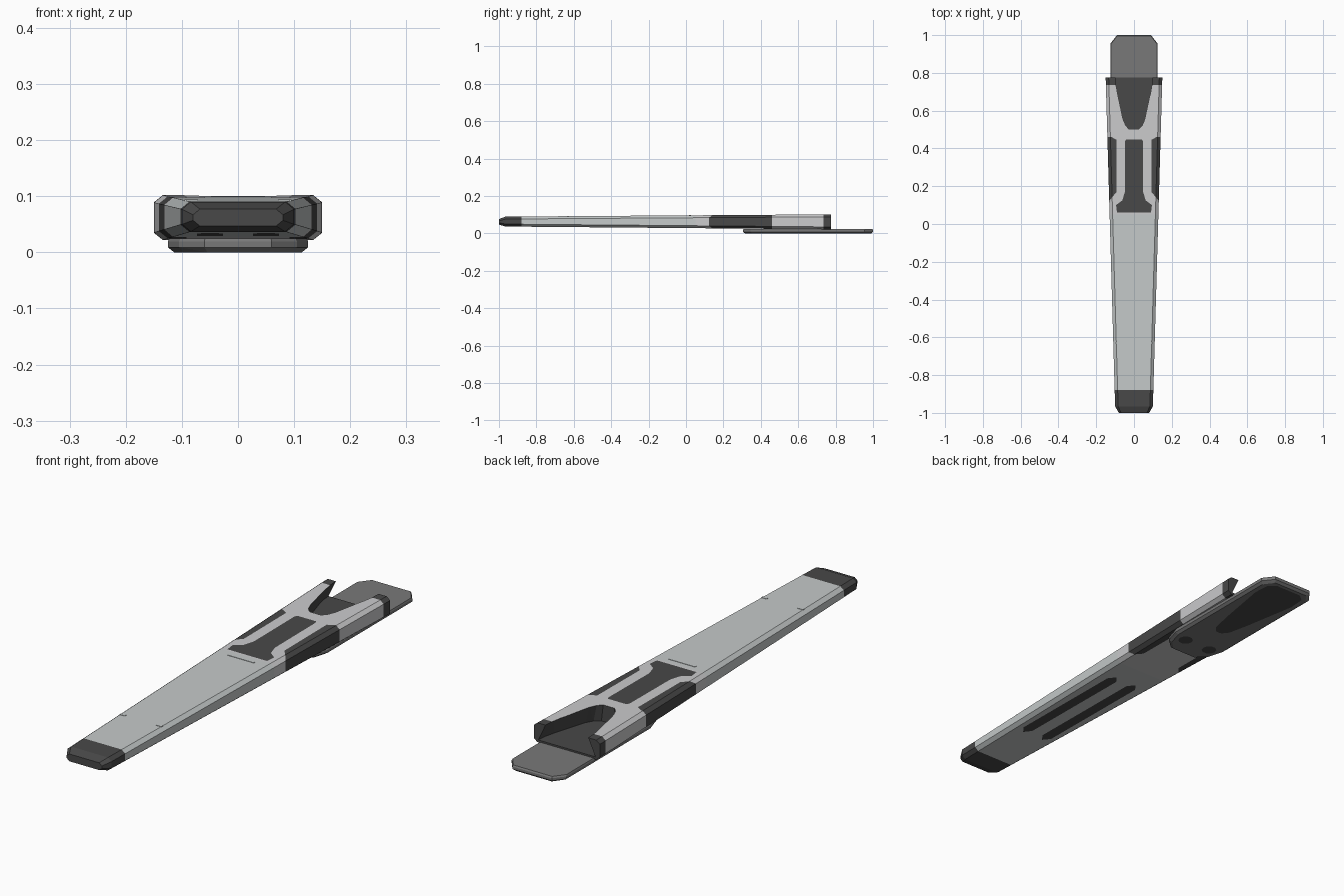
import bpy, bmesh, math
from mathutils import Vector

if "Cube" in bpy.data.objects:
    bpy.data.objects.remove(bpy.data.objects["Cube"])


def material(name, rgb):
    m = bpy.data.materials.new(name)
    m.diffuse_color = (*rgb, 1)
    m.use_nodes = True
    m.node_tree.nodes["Principled BSDF"].inputs["Base Color"].default_value = m.diffuse_color
    return m


REAR, FRONT, DARK, STEEL, SHADE = range(5)
MATS = [material("light_grey", (0.60, 0.60, 0.61)),
        material("cool_grey", (0.56, 0.59, 0.59)),
        material("dark_rubber", (0.065, 0.065, 0.065)),
        material("clip_grey", (0.19, 0.19, 0.19)),
        material("clip_recess", (0.065, 0.065, 0.067))]


def loft(name, rings, index):
    """Skin equal-length rings and cap both ends."""
    bm = bmesh.new()
    vs = [[bm.verts.new(p) for p in r] for r in rings]
    n = len(vs[0])
    for a, b in zip(vs, vs[1:]):
        for i in range(n):
            bm.faces.new((a[i], a[(i + 1) % n], b[(i + 1) % n], b[i]))
    bm.faces.new(vs[0])
    bm.faces.new(vs[-1])
    bmesh.ops.recalc_face_normals(bm, faces=bm.faces)
    for f in bm.faces:
        f.material_index = index
    me = bpy.data.meshes.new(name)
    bm.to_mesh(me)
    bm.free()
    for m in MATS:
        me.materials.append(m)
    ob = bpy.data.objects.new(name, me)
    bpy.context.collection.objects.link(ob)
    return ob


def mirrored(half):
    return half + [(-x, y) for x, y in reversed(half)]


def inside(x, y, poly):
    hit = False
    for (x1, y1), (x2, y2) in zip(poly, poly[1:] + poly[:1]):
        if (y1 > y) != (y2 > y) and x < x1 + (y - y1) * (x2 - x1) / (y2 - y1):
            hit = not hit
    return hit


def paint(ob, polys, y_lines, rule):
    """Cut the mesh along mirrored plan outlines, then colour by rule."""
    bm = bmesh.new()
    bm.from_mesh(ob.data)
    bmesh.ops.triangulate(bm, faces=bm.faces)
    cuts = [((0, y), (1, y)) for y in y_lines]
    for p in polys:
        for a, b in zip(p, p[1:] + p[:1]):
            for s in (1, -1):
                cuts.append(((a[0] * s, a[1]), (b[0] * s, b[1])))
    spans = [None] * len(y_lines)
    for p in polys:
        ys = [q[1] for q in p]
        spans += [(min(ys) - 0.001, max(ys) + 0.001)] * (2 * len(p))
    for (a, b), span in zip(cuts, spans):
        no = Vector((b[1] - a[1], a[0] - b[0], 0)).normalized()
        faces = [f for f in bm.faces if span is None or
                 (max(v.co.y for v in f.verts) > span[0] and min(v.co.y for v in f.verts) < span[1])]
        geom = faces + list({e for f in faces for e in f.edges}) + list({v for f in faces for v in f.verts})
        bmesh.ops.bisect_plane(bm, geom=geom, dist=1e-6, plane_co=(a[0], a[1], 0), plane_no=no)
    bm.normal_update()
    for f in bm.faces:
        c = f.calc_center_median()
        f.material_index = rule(f, abs(c.x), c.y, f.normal.z)
    bmesh.ops.dissolve_limit(bm, angle_limit=0.005, verts=bm.verts, edges=bm.edges, delimit={'MATERIAL'})
    bm.to_mesh(ob.data)
    bm.free()


# Tapered body with chamfered section
def section(y, w, lo, hi, bx=0.016, bz=0.013):
    half = [(w - bx, lo), (w, lo + bz), (w, hi - bz), (w - bx, hi)]
    return [(x, y, z) for x, z in mirrored(half)]


body = loft("handle_body", [section(-1.0, 0.08, 0.047, 0.077, 0.012, 0.01),
                            section(-0.965, 0.10, 0.037, 0.090),
                            section(0.775, 0.15, 0.022, 0.102)], REAR)

# Tapered rear notch, undercut so the prongs are wider on top
notch = [(0.025, 0.502), (0.042, 0.52), (0.055, 0.55), (0.086, 0.69), (0.094, 0.735), (0.098, 0.80)]
cutter = loft("notch_cutter", [[(x * k, y, z) for x, y in mirrored(notch)]
                               for k, z in ((1.35, 0.032), (0.97, 0.11))], DARK)
cutter.hide_render = True
mod = body.modifiers.new("notch", 'BOOLEAN')
mod.operation = 'DIFFERENCE'
mod.solver = 'EXACT'
mod.object = cutter
bpy.context.view_layer.objects.active = body
bpy.ops.object.modifier_apply(modifier=mod.name)
bpy.data.objects.remove(cutter)

# Grip pads: sides, top centre and underside
side_pad = [(0.118, 0.46), (0.092, 0.445), (0.092, 0.17), (0.138, 0.115), (0.2, 0.115), (0.2, 0.46)]
centre_pad = [(-0.01, 0.447), (0.042, 0.447), (0.048, 0.435), (0.048, 0.17), (0.062, 0.125),
              (0.095, 0.10), (0.09, 0.06), (-0.01, 0.06)]
under_pad = [(0.05, -0.64), (0.073, -0.61), (0.073, -0.08), (0.05, -0.05), (0.027, -0.08), (0.027, -0.61)]


def body_rule(f, x, y, nz):
    if f.material_index == DARK or y < -0.88 or y > 0.735 or inside(x, y, side_pad):
        return DARK
    if nz > 0.7 and inside(x, y, centre_pad) or nz < -0.7 and inside(x, y, under_pad):
        return DARK
    return FRONT if y < 0.05 else REAR


paint(body, [side_pad, centre_pad, under_pad], [-0.88, 0.05, 0.735], body_rule)

# Flat rear clip plate with chamfered lower rim
outline = [(0.06, 0.305), (0.105, 0.345), (0.125, 0.41), (0.125, 0.955), (0.09, 1.0)]
rings = [[(x * k, 0.65 + (y - 0.65) * ky, z) for x, y in mirrored(outline)]
         for k, ky, z in ((0.91, 0.97, 0), (1, 1, 0.009), (1, 1, 0.019), (0.98, 0.99, 0.025))]
clip = loft("rear_clip_plate", rings, STEEL)
recess = [(-0.01, 0.53), (0.015, 0.535), (0.035, 0.56), (0.055, 0.65), (0.095, 0.88),
          (0.09, 0.95), (0.06, 0.975), (-0.01, 0.975)]
stud = [(0.062 + 0.03 * math.cos(i * math.pi / 5), 0.40 + 0.03 * math.sin(i * math.pi / 5)) for i in range(10)]


def clip_rule(f, x, y, nz):
    return SHADE if nz < -0.9 and (inside(x, y, recess) or inside(x, y, stud)) else STEEL


paint(clip, [recess, stud], [], clip_rule)


# Small raised ridges on the top face
def ridge(name, x, y, z, w):
    loft(name, [[(x + sx * w, y + sy * 0.005, h) for sx, sy in ((-1, -1), (1, -1), (1, 1), (-1, 1))]
                for h in (z - 0.003, z + 0.0015)], FRONT)


ridge("centre_ridge", 0, 0.022, 0.0968, 0.06)
for s, side in ((1, "right"), (-1, "left")):
    ridge(side + "_ridge", s * 0.083, -0.63, 0.0923, 0.012)
